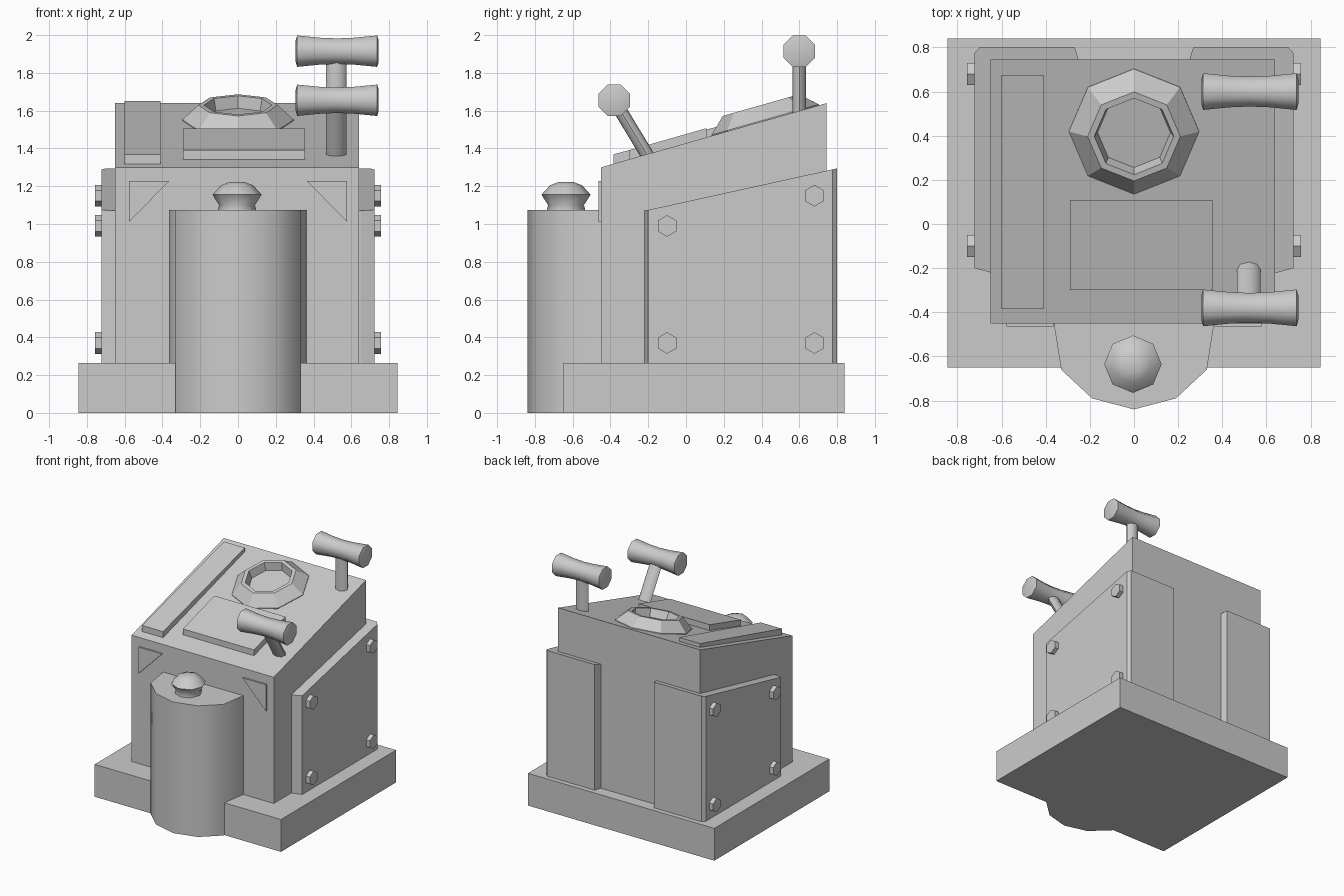
import bpy, math
from mathutils import Vector, Matrix

if "Cube" in bpy.data.objects:
    bpy.data.objects.remove(bpy.data.objects["Cube"])

SLOPE = 0.34 / 1.195


def deck(y):
    """Height of the sloped console top."""
    return 1.30 + SLOPE * (y + 0.45)


def make(name, verts, faces, smooth=None):
    me = bpy.data.meshes.new(name)
    me.from_pydata(verts, [], faces)
    ob = bpy.data.objects.new(name, me)
    bpy.context.collection.objects.link(ob)
    bpy.ops.object.select_all(action='DESELECT')
    ob.select_set(True)
    bpy.context.view_layer.objects.active = ob
    bpy.ops.object.mode_set(mode='EDIT')
    bpy.ops.mesh.select_all(action='SELECT')
    bpy.ops.mesh.normals_make_consistent(inside=False)
    bpy.ops.object.mode_set(mode='OBJECT')
    if smooth:
        bpy.ops.object.shade_smooth_by_angle(angle=math.radians(smooth))
    return ob


def loft(name, rings, smooth=None):
    """Skin equal-length rings and cap both ends."""
    n = len(rings[0])
    verts = [tuple(p) for r in rings for p in r]
    faces = [(k * n + i, k * n + (i + 1) % n, (k + 1) * n + (i + 1) % n, (k + 1) * n + i)
             for k in range(len(rings) - 1) for i in range(n)]
    faces += [tuple(range(n))[::-1], tuple(range(len(verts) - n, len(verts)))]
    return make(name, verts, faces, smooth)


def block(name, plan, bottom, top, smooth=None):
    """Extrude an xy plan between two height functions of y."""
    return loft(name, [[(x, y, f(y)) for x, y in plan] for f in (bottom, top)], smooth)


def lathe(name, profile, origin, axis, sides=8, phase=0.0, smooth=50, flat=1.0):
    """Turn (radius, height) pairs round an axis; flat squashes the second radius."""
    z = Vector(axis).normalized()
    x = Vector((1, 0, 0)) if abs(z.x) < 0.9 else Vector((0, 1, 0))
    y = z.cross(x)
    rings = []
    for r, h in profile:
        rings.append([Vector(origin) + z * h
                      + x * r * math.cos(phase + math.tau * i / sides)
                      + y * r * flat * math.sin(phase + math.tau * i / sides)
                      for i in range(sides)])
    return loft(name, rings, smooth)


def rect(x0, x1, y0, y1):
    return [(x0, y0), (x1, y0), (x1, y1), (x0, y1)]


# Floor slab and sloped console body
block("base_slab", rect(-0.845, 0.845, -0.65, 0.84), lambda y: 0, lambda y: 0.265)
block("console_body", rect(-0.65, 0.64, -0.45, 0.745), lambda y: 0.2, deck)

# Rounded tank on the front with a knob
half = [(0.365, -0.44), (0.33, -0.66), (0.19, -0.79)]
tank = half + [(0, -0.84)] + [(-x, y) for x, y in reversed(half)]
block("front_tank", tank, lambda y: 0, lambda y: 1.075, 50)
lathe("tank_knob", [(0.105, 1.06), (0.095, 1.10), (0.13, 1.155), (0.085, 1.205), (0.04, 1.222)],
      (-0.005, -0.635, 0), (0, 0, 1))

for s, side in ((1, "right"), (-1, "left")):
    # Armour panel wrapping the side and rear corner
    plan = [(0.62, -0.22), (0.65, -0.22), (0.722, -0.20), (0.722, 0.775), (0.70, 0.80),
            (0.268, 0.80), (0.25, 0.74), (0.62, 0.74)]
    block(side + "_corner_panel", [(s * x, y) for x, y in plan],
          lambda y: 0.25, lambda y: 1.07 + 0.22 * (y + 0.22))
    # Hexagonal bolts
    for i, (y, z) in enumerate(((-0.10, 0.99), (-0.10, 0.37), (0.68, 1.15), (0.68, 0.37))):
        lathe(f"{side}_bolt_{i + 1}", [(0.057, 0), (0.057, 0.045)],
              (s * 0.711, y, z), (s, 0, 0), 6, math.pi / 2, None)
    # Triangular front gusset
    tri = [(0.365, 1.227), (0.578, 1.227), (0.578, 1.01)]
    loft(side + "_front_gusset", [[(s * x, y, z) for x, z in tri] for y in (-0.44, -0.464)])

# Raised strip and plate on the sloped top
block("side_strip", rect(-0.60, -0.41, -0.385, 0.675),
      lambda y: deck(y) - 0.02, lambda y: deck(y) + 0.05 - 0.018 * (y + 0.385))
block("centre_plate", rect(-0.29, 0.355, -0.30, 0.108),
      lambda y: deck(y) - 0.02, lambda y: deck(y) + 0.048)

# Octagonal dial ring lying on the slope
lathe("dial_ring", [(0.295, -0.01), (0.295, 0.005), (0.21, 0.085), (0.18, 0.085), (0.165, 0.02)],
      (0, 0.42, deck(0.42)), (0, -SLOPE, 1), 8, 0, 30)

# Two levers with waisted grips
for name, foot, head in (("front_lever", (-0.19, 1.34), (-0.38, 1.655)),
                         ("rear_lever", (0.60, 1.55), (0.60, 1.915))):
    a, b = Vector((0.52, *foot)), Vector((0.52, *head))
    lathe(name + "_rod", [(0.054, 0), (0.054, (b - a).length)], a, b - a, 8, 0, 50, 0.65)
    lathe(name + "_grip", [(0.06, -0.22), (0.09, -0.212), (0.077, -0.09), (0.073, 0),
                           (0.077, 0.09), (0.09, 0.212), (0.06, 0.22)],
          (0.525, *head), (1, 0, 0), 8, math.pi / 8)
